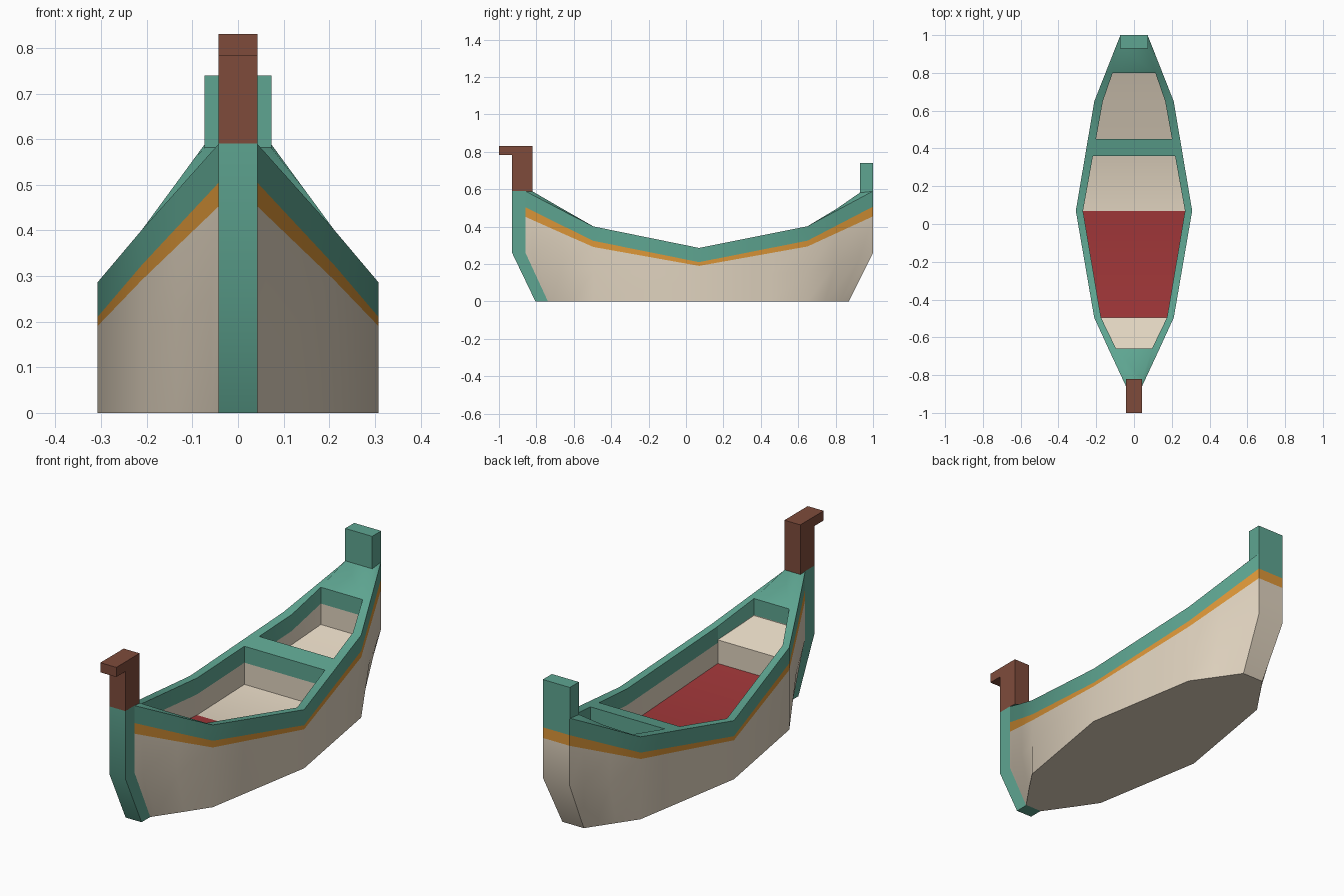
import bpy, bmesh
from mathutils import Vector

if "Cube" in bpy.data.objects:
    bpy.data.objects.remove(bpy.data.objects["Cube"])

# ---------- colours ----------
def material(name, rgb):
    m = bpy.data.materials.new(name)
    lin = [((c / 255 + 0.055) / 1.055) ** 2.4 for c in rgb]
    m.diffuse_color = (*lin, 1)
    m.use_nodes = True
    m.node_tree.nodes["Principled BSDF"].inputs["Base Color"].default_value = m.diffuse_color
    return m

green = material("green paint", (94, 165, 145))
beige = material("cream wood", (224, 211, 191))
orange = material("orange stripe", (220, 150, 56))
red = material("red floor", (156, 53, 55))
brown = material("brown wood", (126, 75, 59))
MATS = [green, beige, orange, red]
GREEN, BEIGE, ORANGE, RED = range(4)

# ---------- helpers ----------
def lerp(table, y):
    for (y0, v0), (y1, v1) in zip(table, table[1:]):
        if y <= y1:
            return v0 + (v1 - v0) * (y - y0) / (y1 - y0)
    return table[-1][1]

def finish(bm, name, mats):
    """Weld, make the object and shade it smooth with sharp edges kept."""
    bmesh.ops.remove_doubles(bm, verts=bm.verts, dist=0.0005)
    bmesh.ops.recalc_face_normals(bm, faces=bm.faces)
    me = bpy.data.meshes.new(name)
    bm.to_mesh(me)
    bm.free()
    for m in mats:
        me.materials.append(m)
    ob = bpy.data.objects.new(name, me)
    bpy.context.collection.objects.link(ob)
    bpy.ops.object.select_all(action='DESELECT')
    bpy.context.view_layer.objects.active = ob
    ob.select_set(True)
    bpy.ops.object.shade_smooth_by_angle(angle=0.7)
    return ob

def extrude_profile(name, pts, hw, mat):
    """Extrude a (y, z) outline across x from -hw to hw."""
    bm = bmesh.new()
    f = bm.faces.new([bm.verts.new((-hw, y, z)) for y, z in pts])
    ext = bmesh.ops.extrude_face_region(bm, geom=[f])
    vs = [g for g in ext["geom"] if isinstance(g, bmesh.types.BMVert)]
    bmesh.ops.translate(bm, verts=vs, vec=(2 * hw, 0, 0))
    # the extrude keeps the first face, so both caps are present
    return finish(bm, name, [mat])

# ---------- hull lines, as value along y ----------
STEP = -.495                                              # step below the bow platform
WIDTH = [(-.86, .042), (-.5, .21), (.07, .308), (.65, .21), (1, .072)]
BOTTOM_W = [(-.86, .042), (-.5, .21), (.07, .308), (.65, .21), (1, .058)]
SHEER = [(-.86, .59), (-.5, .402), (.07, .286), (.65, .402), (1, .59)]
STRIPE_TOP = [(-.86, .505), (-.5, .325), (.07, .21), (.65, .325), (1, .507)]
STRIPE_LOW = [(-.86, .453), (-.5, .292), (.07, .19), (.65, .294), (1, .455)]
KNUCKLE = [(-.86, .26), (-.5, .16), (.07, .13), (.65, .16), (1, .26)]
RIM_W = [(-.86, .042), (-.82, .042), (-.66, .095), (-.5, .174), (.07, .27),
         (.65, .165), (.8, .113), (.93, .072), (1, .072)]
RIM_Z = [(-.86, .59), (-.82, .588), (-.5, .402), (.07, .286), (.65, .402),
         (.8, .492), (.93, .582), (1, .59)]
FLOOR = [(STEP, .22), (.07, .105), (.36, .158), (.45, .195), (.65, .255), (.8, .31)]
PLATFORM = [(-.66, .412), (STEP, .335)]
STATIONS = [-.86, -.82, -.66, STEP, .07, .36, .45, .65, .8, .93, 1]

def is_open(y0, y1):
    m = (y0 + y1) / 2
    return -.66 < m < .36 or .45 < m < .8

def outer(y):
    yb = y
    if y < -.5:
        yb = -.5 + (y + .5) * .24 / .36
    elif y > .65:
        yb = .65 + (y - .65) * .22 / .35
    w = lerp(WIDTH, y)
    return [(lerp(BOTTOM_W, y), yb, 0)] + [
        (w, y, lerp(t, y)) for t in (KNUCKLE, STRIPE_LOW, STRIPE_TOP, SHEER)]

def inner(y, m):
    w, z = lerp(RIM_W, y), lerp(RIM_Z, y)
    f = lerp(PLATFORM if m < STEP else FLOOR, y)
    return [(w, y, z), (w, y, max(z - .08, f)), (w, y, f)]

def flip(p):
    return (-p[0], p[1], p[2])

bm = bmesh.new()

def face(pts, mat):
    keep = []
    for p in map(Vector, pts):
        if all((p - q).length > 6e-4 for q in keep):
            keep.append(p)
    if len(keep) > 2:
        bm.faces.new([bm.verts.new(p) for p in keep]).material_index = mat

def both(pts, mat):
    face(pts, mat)
    face([flip(p) for p in reversed(pts)], mat)

def across(a, b, mat):
    face([a, b, flip(b), flip(a)], mat)

BANDS = [BEIGE, BEIGE, ORANGE, GREEN]
for y0, y1 in zip(STATIONS, STATIONS[1:]):
    m = (y0 + y1) / 2
    a, b, ia, ib = outer(y0), outer(y1), inner(y0, m), inner(y1, m)
    for k, mat in enumerate(BANDS):                       # painted sides
        both([a[k], b[k], b[k + 1], a[k + 1]], mat)
    across(a[0], b[0], BEIGE)                             # flat bottom
    both([a[4], b[4], ib[0], ia[0]], GREEN)               # gunwale
    if is_open(y0, y1):                                   # inner walls and floor
        both([ia[0], ib[0], ib[1], ia[1]], GREEN)
        both([ia[1], ib[1], ib[2], ia[2]], BEIGE)
        across(ia[2], ib[2], RED if STEP < m < .07 else BEIGE)
    else:                                                 # decks and thwart
        across(ia[0], ib[0], GREEN)

# cross walls at the ends of the openings
for y, m in ((-.66, -.6), (.36, .3), (.45, .5), (.8, .7)):
    p = inner(y, m)
    across(p[0], p[1], GREEN)
    across(p[1], p[2], BEIGE)
# step between bow platform and red floor
across(inner(STEP, -.6)[2], inner(STEP, 0)[2], BEIGE)
# bow and transom caps
for y in (-.86, 1):
    p = outer(y)
    for k, mat in enumerate(BANDS):
        across(p[k], p[k + 1], mat)
finish(bm, "hull", MATS)

# ---------- stem, bow post with hook, stern block ----------
extrude_profile("stem", [(-.93, .59), (-.93, .26), (-.805, 0), (-.735, 0),
                         (-.855, .26), (-.855, .59)], .043, green)
extrude_profile("bow_post", [(-.93, .59), (-.82, .585), (-.82, .83), (-1, .83),
                             (-1, .783), (-.93, .783)], .043, brown)
extrude_profile("stern_block", [(.93, .575), (1, .585), (1, .74), (.93, .74)], .073, green)
